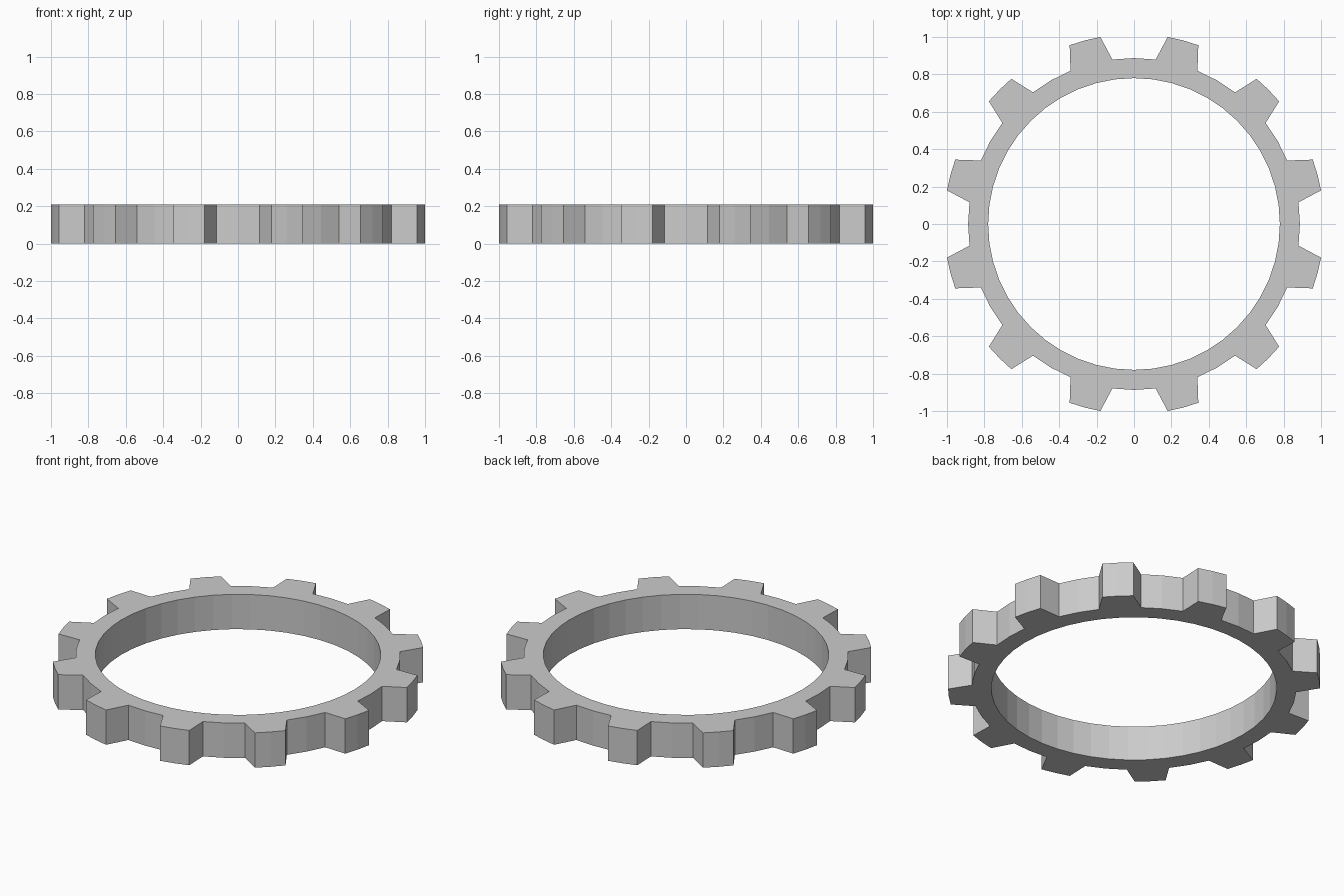
import bpy, bmesh
from math import sin, cos, radians

if "Cube" in bpy.data.objects:
    bpy.data.objects.remove(bpy.data.objects["Cube"])

TEETH = 12
R_IN, R_ROOT, R_TIP = 0.78, 0.887, 1.016
HEIGHT = 0.21
STEP = 360 / TEETH / 4      # four segments per tooth
TIP_HALF = 4.8              # half angle of a tooth tip

bm = bmesh.new()


def vert(r, deg):
    a = radians(deg)
    return bm.verts.new((r * cos(a), r * sin(a), 0))


# Ring band: inner bore to tooth root
n = TEETH * 4
inner = [vert(R_IN, i * STEP) for i in range(n)]
root = [vert(R_ROOT, i * STEP) for i in range(n)]
for i in range(n):
    j = (i + 1) % n
    bm.faces.new((inner[i], root[i], root[j], inner[j]))

# Tapered teeth, each two quads wide
for t in range(TEETH):
    base = root[t * 4 + 1:t * 4 + 4]
    centre = (t * 4 + 2) * STEP
    tip = [vert(R_TIP, centre + d) for d in (-TIP_HALF, 0, TIP_HALF)]
    for k in range(2):
        bm.faces.new((base[k], tip[k], tip[k + 1], base[k + 1]))

# Thicken the flat profile upward
ext = bmesh.ops.extrude_face_region(bm, geom=bm.faces[:], use_keep_orig=True)
top = [g for g in ext["geom"] if isinstance(g, bmesh.types.BMVert)]
bmesh.ops.translate(bm, vec=(0, 0, HEIGHT), verts=top)
bmesh.ops.recalc_face_normals(bm, faces=bm.faces[:])

mesh = bpy.data.meshes.new("gear_ring")
bm.to_mesh(mesh)
bm.free()
bpy.context.collection.objects.link(bpy.data.objects.new("gear_ring", mesh))
